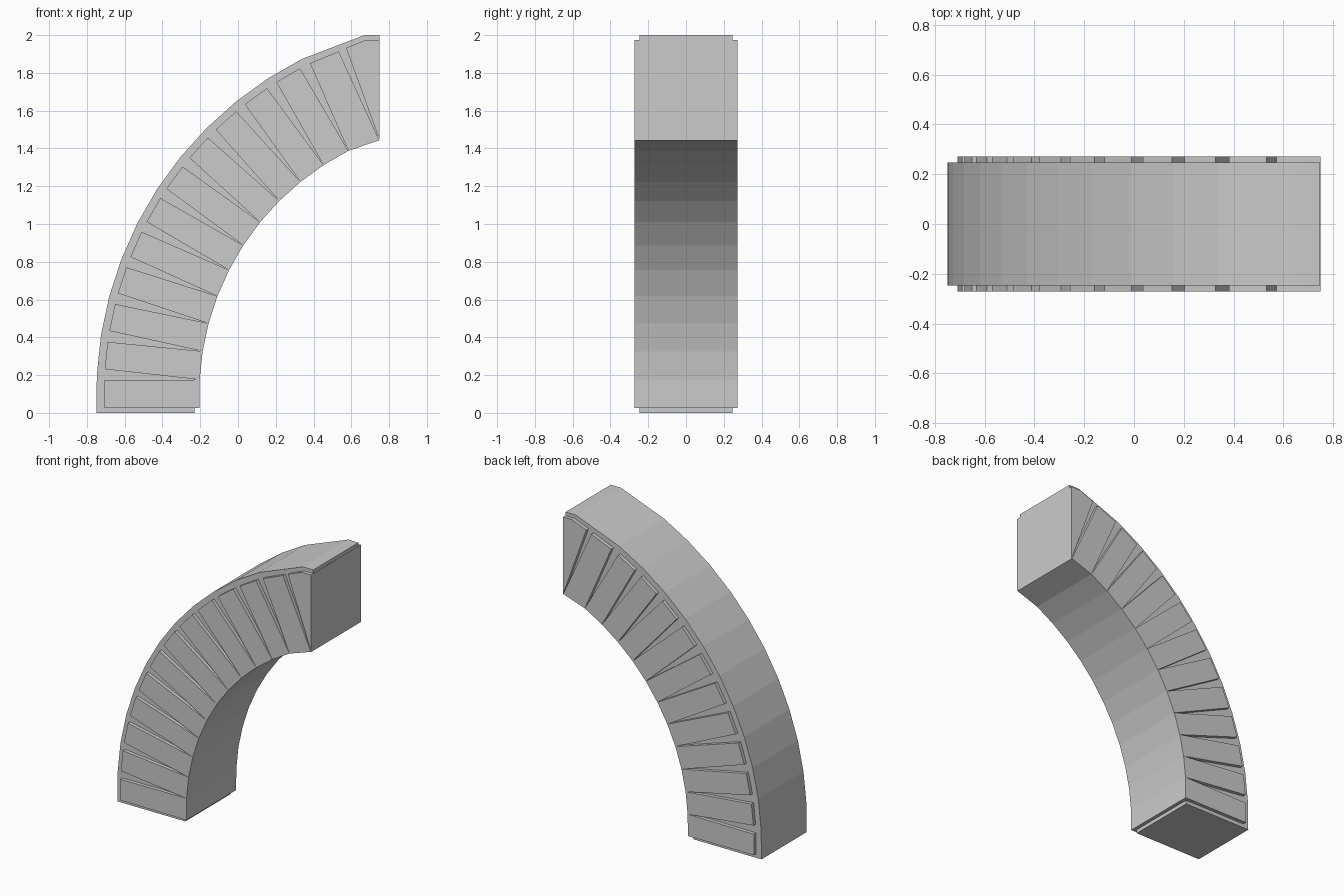
import bpy, bmesh, math

if "Cube" in bpy.data.objects:
    bpy.data.objects.remove(bpy.data.objects["Cube"])

CX, CZ = 1.24, 0.10          # centre of the arch curve
R_IN, R_CORE_IN = 1.445, 1.47
R_STONE, R_OUT = 1.95, 1.99
STEP = 6.0                   # degrees per stone


def polar(r, deg):
    a = math.radians(deg)
    return (CX - r * math.cos(a), CZ + r * math.sin(a))


def prism(name, profile, half):
    """Extrude an x-z outline along y, from -half to +half."""
    bm = bmesh.new()
    front = [bm.verts.new((x, -half, z)) for x, z in profile]
    back = [bm.verts.new((x, half, z)) for x, z in profile]
    bm.faces.new(front)
    bm.faces.new(back[::-1])
    n = len(profile)
    for i in range(n):
        j = (i + 1) % n
        bm.faces.new((front[j], front[i], back[i], back[j]))
    bmesh.ops.recalc_face_normals(bm, faces=bm.faces[:])
    mesh = bpy.data.meshes.new(name)
    bm.to_mesh(mesh)
    bm.free()
    ob = bpy.data.objects.new(name, mesh)
    bpy.context.collection.objects.link(ob)
    return ob


# Mortar core: faceted outer arc, cut flat at the top and the crown end
joints = [3 + STEP * k for k in range(11)]
outer = [(-0.75, 0)] + [polar(R_OUT, a) for a in joints]
outer += [(0.67, 2.0), (0.748, 2.0)]
inner = [(-0.23, 0)] + [polar(R_CORE_IN, a) for a in joints] + [(0.748, 1.47)]
prism("mortar_core", outer + inner[::-1], 0.247)

# Wedge stones: touching on the inside, with gaps on the outside
seams = [(-0.205, 0.025)] + [polar(R_IN, a) for a in joints] + [(0.748, 1.443)]
HALF = 2.13                  # half angle of a stone at its outer edge
for i in range(12):
    mid = STEP * i
    low, high = polar(R_STONE, mid - HALF), polar(R_STONE, mid + HALF)
    if i == 11:
        high = (0.533, 1.914)
    prism(f"arch_stone_{i + 1}", [seams[i], low, high, seams[i + 1]], 0.272)

# Half keystone at the crown
prism("half_keystone", [(0.75, 1.443), (0.572, 1.932), (0.68, 1.975), (0.75, 1.975)], 0.272)
